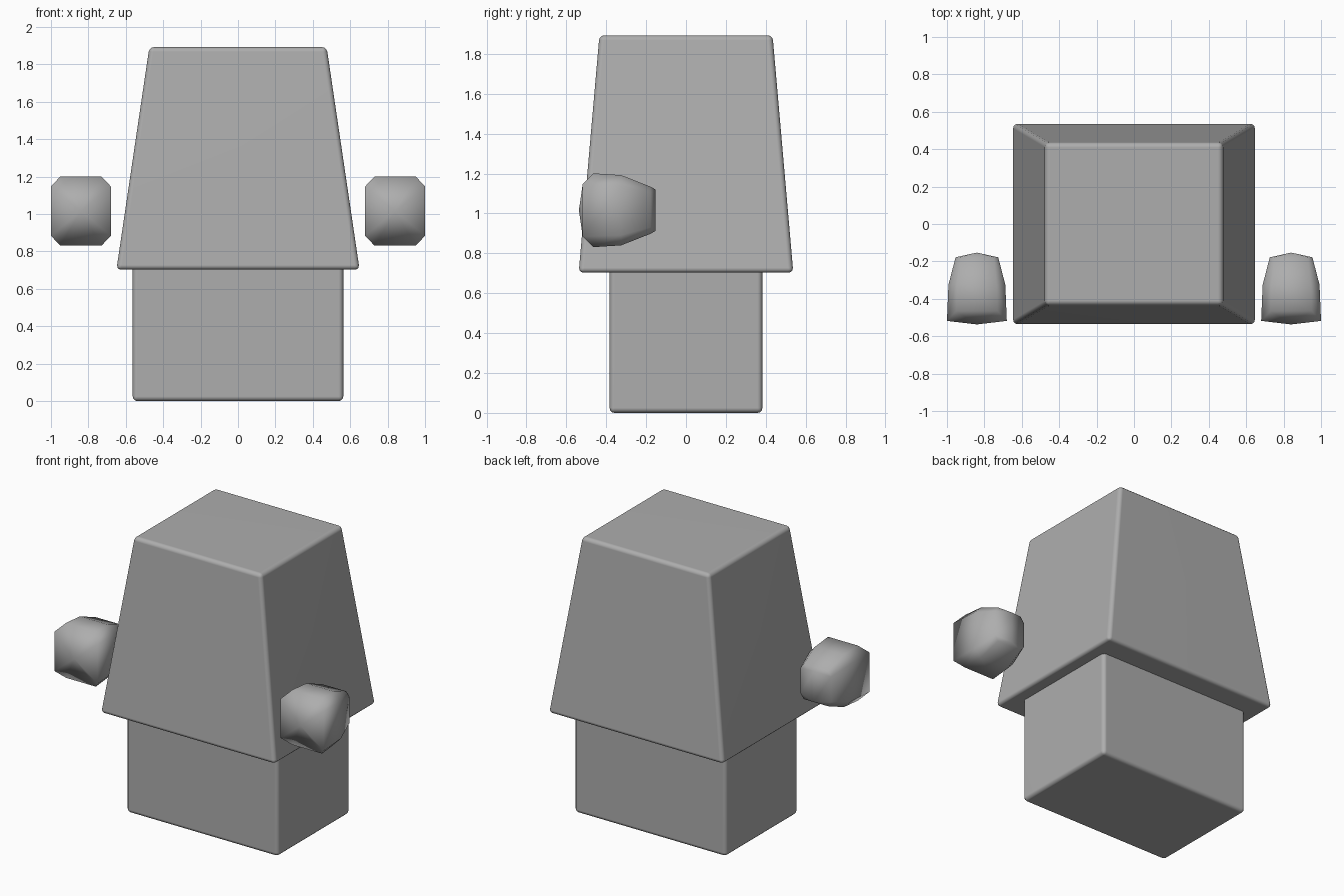
import bpy, bmesh

if "Cube" in bpy.data.objects:
    bpy.data.objects.remove(bpy.data.objects["Cube"])

grey = bpy.data.materials.new("dark_grey")
grey.diffuse_color = (0.42, 0.42, 0.42, 1)
grey.use_nodes = True
grey.node_tree.nodes["Principled BSDF"].inputs["Base Color"].default_value = grey.diffuse_color


def finish(name, bm, angle):
    bmesh.ops.recalc_face_normals(bm, faces=bm.faces[:])
    mesh = bpy.data.meshes.new(name)
    bm.to_mesh(mesh)
    bm.free()
    mesh.materials.append(grey)
    obj = bpy.data.objects.new(name, mesh)
    bpy.context.collection.objects.link(obj)
    bpy.ops.object.select_all(action='DESELECT')
    obj.select_set(True)
    bpy.context.view_layer.objects.active = obj
    bpy.ops.object.shade_smooth_by_angle(angle=angle)
    return obj


def tapered_box(name, z0, z1, half0, half1, bevel):
    bm = bmesh.new()
    bmesh.ops.create_cube(bm, size=2)
    for v in bm.verts:
        hx, hy = half1 if v.co.z > 0 else half0
        v.co = (v.co.x * hx, v.co.y * hy, z1 if v.co.z > 0 else z0)
    bmesh.ops.bevel(bm, geom=bm.edges[:], offset=bevel, segments=3,
                    profile=0.5, affect='EDGES', clamp_overlap=True)
    obj = finish(name, bm, 0.9)
    # Keeps the large faces flat-looking between the rounded edges
    obj.modifiers.new("flat_faces", 'WEIGHTED_NORMAL').keep_sharp = True


# Lower block and tapered upper body
tapered_box("lower_body", 0.0, 0.74, (0.563, 0.383), (0.563, 0.383), 0.025)
tapered_box("upper_body", 0.703, 1.893, (0.65, 0.538), (0.474, 0.434), 0.025)


# Softly shaded hands: octagonal rings lofted from front to back
def hand(name, side):
    cx, cz = 0.84 * side, 1.016
    # side half width, side half height, side y, top half width, top half height, top y
    rings = [(0.16, 0.132, -0.518, 0.11, 0.185, -0.465),
             (0.152, 0.125, -0.325, 0.105, 0.176, -0.325),
             (0.114, 0.085, -0.178, 0.09, 0.118, -0.178)]
    bm = bmesh.new()
    loops = []
    for sw, sh, sy, tw, th, ty in rings:
        pts = [(sw, -sh, sy), (sw, sh, sy), (tw, th, ty), (-tw, th, ty),
               (-sw, sh, sy), (-sw, -sh, sy), (-tw, -th, ty), (tw, -th, ty)]
        loops.append([bm.verts.new((cx + x, y, cz + z)) for x, z, y in pts])
    for a, b in zip(loops, loops[1:]):
        for i in range(8):
            j = (i + 1) % 8
            bm.faces.new((a[i], a[j], b[j], b[i]))
    # Domed front cap
    tip = bm.verts.new((cx, -0.537, cz))
    for i in range(8):
        bm.faces.new((loops[0][i], loops[0][(i + 1) % 8], tip))
    # Back cap with a vertical centre ridge
    up = bm.verts.new((cx, -0.153, cz + 0.104))
    low = bm.verts.new((cx, -0.153, cz - 0.104))
    r = loops[2]
    bm.faces.new((r[0], r[1], up, low))
    bm.faces.new((r[4], r[5], low, up))
    for a, b, c in ((1, 2, up), (2, 3, up), (3, 4, up),
                    (5, 6, low), (6, 7, low), (7, 0, low)):
        bm.faces.new((r[a], r[b], c))
    return finish(name, bm, 2.2)


for side, label in ((1, "right_hand"), (-1, "left_hand")):
    hand(label, side)
